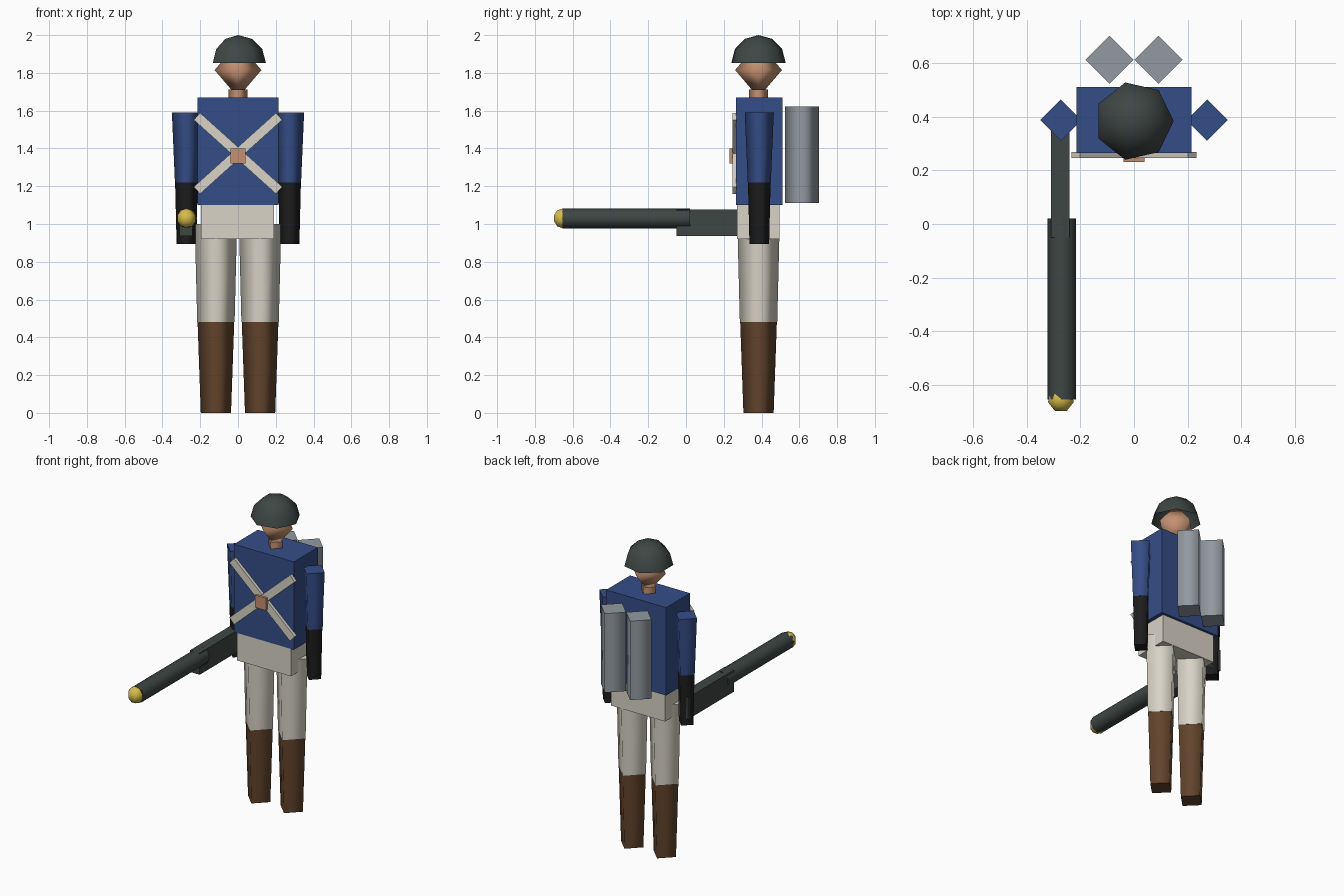
import bpy, bmesh
from math import sin, cos, pi, radians
from mathutils import Matrix

cube = bpy.data.objects.get("Cube")
if cube:
    bpy.data.objects.remove(cube, do_unlink=True)


def material(name, *rgb):
    """Flat material from 0-255 display colour."""
    lin = [((c / 255 + 0.055) / 1.055) ** 2.4 for c in rgb] + [1.0]
    m = bpy.data.materials.new(name)
    m.use_nodes = True
    m.diffuse_color = lin
    bsdf = next(n for n in m.node_tree.nodes if n.type == 'BSDF_PRINCIPLED')
    bsdf.inputs["Base Color"].default_value = lin
    bsdf.inputs["Roughness"].default_value = 0.9
    return m


BLUE = material("coat blue", 53, 77, 135)
CREAM = material("cream cloth", 216, 211, 198)
BROWN = material("boot brown", 98, 68, 44)
BLACK = material("glove black", 29, 29, 29)
SKIN = material("skin tan", 196, 145, 114)
DARK = material("dark steel", 62, 70, 68)
GREY = material("tank grey", 146, 154, 160)
GOLD = material("muzzle gold", 214, 188, 74)

MID = 0.388  # depth of the body's centre line


def finish(name, bm, mat, loc):
    bmesh.ops.recalc_face_normals(bm, faces=bm.faces)
    mesh = bpy.data.meshes.new(name)
    bm.to_mesh(mesh)
    bm.free()
    mesh.materials.append(mat)
    ob = bpy.data.objects.new(name, mesh)
    ob.location = loc
    bpy.context.collection.objects.link(ob)
    return ob


def box(name, x, y, z, mat, loc, turn=0):
    bm = bmesh.new()
    bmesh.ops.create_cube(bm, size=1)
    bmesh.ops.scale(bm, vec=(x, y, z), verts=bm.verts)
    ob = finish(name, bm, mat, loc)
    ob.rotation_euler.y = turn
    return ob


def lathe(name, profile, sides, mat, loc, phase=0.0, capped=True):
    """Smooth-sided turned shape; profile is (radius, height) pairs."""
    bm = bmesh.new()
    rings = []
    for r, z in profile:
        angles = [phase + 2 * pi * i / sides for i in range(sides)]
        rings.append([bm.verts.new((r * cos(a), r * sin(a), z)) for a in angles])
    for low, high in zip(rings, rings[1:]):
        for i in range(sides):
            j = (i + 1) % sides
            bm.faces.new((low[i], low[j], high[j], high[i])).smooth = True
    if capped:
        for ring in (rings[0], rings[-1]):
            cap = bm.faces.new(ring)
            for e in cap.edges:
                e.smooth = False
    bmesh.ops.remove_doubles(bm, verts=bm.verts, dist=0.0005)
    return finish(name, bm, mat, loc)


# Torso and hips
box("coat_body", 0.43, 0.245, 0.57, BLUE, (0, MID, 1.385))
box("hips", 0.387, 0.225, 0.18, CREAM, (-0.002, 0.382, 1.01))

# Limbs and back tanks, mirrored left and right
for side, s in (("left", 1), ("right", -1)):
    leg = (s * 0.117, 0.384, 0)
    lathe(side + "_boot", [(0.08, 0), (0.097, 0.48)], 4, BROWN, leg)
    lathe(side + "_trouser", [(0.099, 0.48), (0.112, 1.0)], 4, CREAM, leg)
    arm = (s * 0.273, MID, 0)
    lathe(side + "_glove", [(0.052, 0.893), (0.06, 1.22)], 4, BLACK, arm)
    lathe(side + "_sleeve", [(0.061, 1.22), (0.077, 1.59)], 4, BLUE, arm)
    lathe(side + "_tank", [(0.09, 1.11), (0.09, 1.622)], 4, GREY,
          (s * 0.091, 0.613, 0))
    # Crossed chest strap
    box(side + "_strap", 0.585, 0.022, 0.05, CREAM, (0, 0.257, 1.374),
        s * radians(42))

# Strap buckle
box("buckle", 0.08, 0.022, 0.08, SKIN, (0, 0.242, 1.36))

# Neck, head and helmet
lathe("neck", [(0.05, 1.66), (0.05, 1.712)], 4, SKIN, (0, 0.384, 0))
lathe("head", [(0, -0.145), (0.124, 0), (0, 0.145)], 4, SKIN,
      (0, 0.384, 1.815), capped=False)
dome = [(0.148 * cos(a), 0.148 * sin(a)) for a in (0, pi / 6, pi / 3, pi / 2)]
lathe("helmet", dome, 7, DARK, (0, 0.384, 1.852), capped=False)

# Gun: stock held in the right hand, barrel pointing forward, gold muzzle
box("gun_stock", 0.07, 0.47, 0.14, DARK, (-0.275, 0.185, 1.007))
barrel = lathe("gun_barrel", [(0.053, -0.02), (0.053, 0.655)], 8, DARK,
               (-0.269, 0, 1.03))
barrel.rotation_euler.x = pi / 2
ball = [(0.052 * cos(a), 0.052 * sin(a))
        for a in (pi * (i / 5 - 0.5) for i in range(6))]
lathe("muzzle_ball", ball, 7, GOLD, (-0.273, -0.654, 1.03), pi / 2, capped=False)
